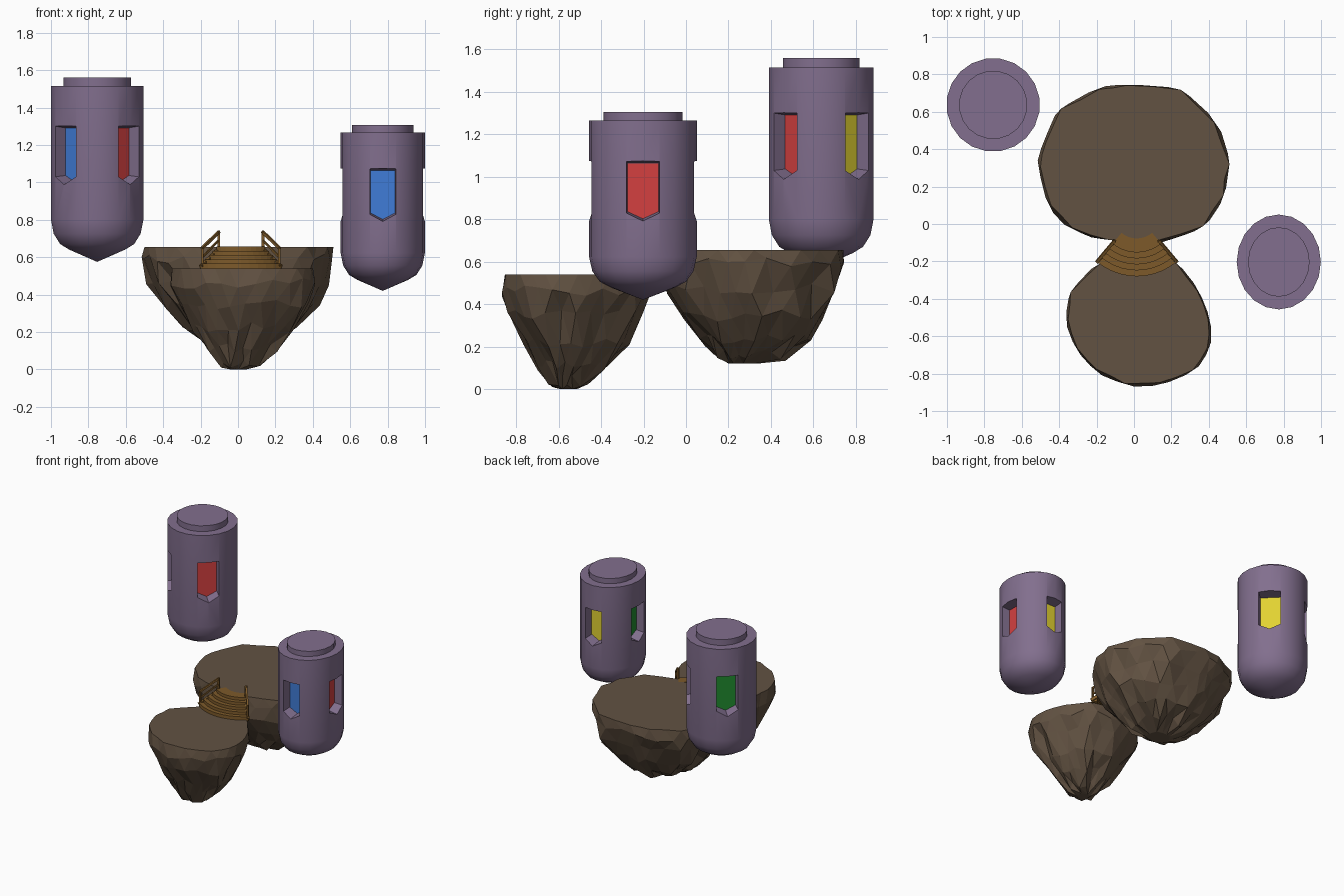
import bpy, bmesh, math, random
from mathutils import Vector, Matrix

if "Cube" in bpy.data.objects:
    bpy.data.objects.remove(bpy.data.objects["Cube"])

random.seed(7)


def material(name, r, g, b):
    lin = [((c / 255 + 0.055) / 1.055) ** 2.4 for c in (r, g, b)]
    m = bpy.data.materials.new(name)
    m.diffuse_color = (*lin, 1)
    m.use_nodes = True
    m.node_tree.nodes["Principled BSDF"].inputs["Base Color"].default_value = m.diffuse_color
    return m


ROCK = material("brown rock", 98, 82, 66)
WOOD = material("ochre wood", 125, 90, 42)
SHELL = material("dusty purple", 130, 111, 142)
BLUE = material("window blue", 64, 124, 215)
RED = material("window red", 212, 64, 64)
YELLOW = material("window yellow", 226, 210, 50)
GREEN = material("window green", 32, 140, 48)


def add_object(name, bm, mat):
    bmesh.ops.recalc_face_normals(bm, faces=bm.faces)
    me = bpy.data.meshes.new(name)
    bm.to_mesh(me)
    bm.free()
    me.materials.append(mat)
    ob = bpy.data.objects.new(name, me)
    bpy.context.collection.objects.link(ob)
    return ob


def loft(name, rings, mat):
    """Skin equal-length rings of points and cap both ends."""
    bm = bmesh.new()
    vs = [[bm.verts.new(p) for p in ring] for ring in rings]
    n = len(vs[0])
    for a, b in zip(vs, vs[1:]):
        for j in range(n):
            k = (j + 1) % n
            bm.faces.new((a[j], a[k], b[k], b[j]))
    for end in (vs[0], vs[-1]):
        if (end[0].co - end[n // 2].co).length > 1e-4:
            bm.faces.new(end)
    bmesh.ops.remove_doubles(bm, verts=bm.verts, dist=1e-5)
    return add_object(name, bm, mat)


def beam(name, p, q, size, mat):
    p, q = Vector(p), Vector(q)
    d = (q - p).normalized()
    ref = Vector((0, 0, 1)) if abs(d.z) < 0.95 else Vector((1, 0, 0))
    u = d.cross(ref).normalized() * size / 2
    v = d.cross(u).normalized() * size / 2
    return loft(name, [[c + u + v, c - u + v, c - u - v, c + u - v] for c in (p, q)], mat)


# ---- floating rock islands: outline shrunk downward in jagged rings ----
def island(name, outline, centre, levels):
    m = len(outline)
    n = 2 * m

    def at(u):
        i = int(u * m) % m
        return Vector(outline[i]).lerp(Vector(outline[(i + 1) % m]), (u * m) % 1)

    c0 = Vector(centre)
    bm = bmesh.new()
    rings = []
    for i, (z, s, cx, cy) in enumerate(levels):
        ring = []
        for j in range(n):
            d = at(((j + 0.5 * (i % 2)) / n) % 1) - c0
            k = s * (1 + (random.uniform(-0.07, 0.06) if i > 1 else random.uniform(-0.015, 0.01)))
            dz = random.uniform(-0.028, 0.028) if 0 < i < len(levels) - 1 else 0
            ring.append(bm.verts.new((cx + d.x * k, cy + d.y * k, z + dz)))
        rings.append(ring)
    for i, (a, b) in enumerate(zip(rings, rings[1:])):
        for j in range(n):
            k = (j + 1) % n
            if i % 2 == 0:
                bm.faces.new((a[j], a[k], b[j]))
                bm.faces.new((a[k], b[k], b[j]))
            else:
                bm.faces.new((a[j], a[k], b[k]))
                bm.faces.new((a[j], b[k], b[j]))
    bm.faces.new(rings[0])
    bm.faces.new(rings[-1])
    low = [v for ring in rings[-3:] for v in ring]
    bmesh.ops.remove_doubles(bm, verts=low, dist=0.03)
    return add_object(name, bm, ROCK)


island("large_island",
       [(-.04, .755), (-.19, .73), (-.40, .625), (-.49, .44), (-.52, .305), (-.46, .09),
        (-.34, -.03), (-.14, -.1), (.14, -.095), (.38, -.02), (.485, .15), (.52, .32),
        (.445, .55), (.26, .73)],
       (0, .325),
       [(.655, .975, 0, .325), (.59, 1.0, 0, .325), (.475, .94, .01, .315), (.345, .79, .02, .315),
        (.23, .59, .02, .325), (.16, .40, .01, .30), (.12, .17, 0, .27)])

island("small_island",
       [(-.19, -.2), (-.35, -.36), (-.37, -.51), (-.315, -.67), (-.21, -.79), (-.05, -.865),
        (.14, -.865), (.325, -.79), (.41, -.67), (.415, -.51), (.35, -.35), (.235, -.2), (.02, -.155)],
       (.02, -.51),
       [(.54, .965, .02, -.51), (.46, 1.0, .02, -.51), (.35, .88, .015, -.52), (.225, .69, .02, -.515),
        (.115, .48, .015, -.53), (.035, .28, .01, -.55), (0, .12, 0, -.555)])


# ---- curved fan of wooden steps between the islands ----
def fan(r, a, z):
    return (.015 + r * math.sin(a), .05 - r * math.cos(a), z)


HALF = math.radians(40)
for i in range(5):
    r_out = .33 - .032 * i
    r_in = r_out - (.042 if i < 4 else .075)
    z = .566 + .0228 * i
    angles = [HALF * (k / 5 - 1) for k in range(11)]
    section = [(r_out, z), (r_out, z - .028), (r_in, z - .028), (r_in, z)]
    loft(f"step_{i + 1}", [[fan(r, a, h) for r, h in section] for a in angles], WOOD)

# railings, one on each side
for side, s in (("left", -HALF), ("right", HALF)):
    beam(f"{side}_lower_post", fan(.32, s, .53), fan(.32, s, .655), .014, WOOD)
    beam(f"{side}_upper_post", fan(.185, s, .61), fan(.185, s, .74), .014, WOOD)
    beam(f"{side}_handrail", fan(.325, s, .646), fan(.18, s, .737), .014, WOOD)
    beam(f"{side}_mid_rail", fan(.32, s, .60), fan(.185, s, .69), .010, WOOD)
    beam(f"{side}_stringer", fan(.33, s, .548), fan(.17, s, .645), .022, WOOD)


# ---- floating lantern pods with four recessed coloured windows ----
PROFILE = [(0, 0), (.15, .065), (.2, .095), (.235, .15), (.25, .225),
           (.25, .94), (.183, .94), (.183, .985)]
PENTAGON = [(-.077, .15), (.077, .15), (.077, -.12), (0, -.16), (-.077, -.12)]
SIDES = 20


def pod(name, place):
    rings = [[place @ Vector((r * math.cos(t), r * math.sin(t), z))
              for t in (2 * math.pi * j / SIDES for j in range(SIDES))] for r, z in PROFILE]
    body = loft(name + "_body", rings, SHELL)
    cutters = []
    for label, mat, ang in (("front", BLUE, -90), ("right", RED, 0), ("back", YELLOW, 90), ("left", GREEN, 180)):
        turn = place @ Matrix.Rotation(math.radians(ang), 4, 'Z')

        def outline(depth, k):
            return [turn @ Vector((depth, w * k, .575 + h * k)) for w, h in PENTAGON]

        cutters.append(loft("window_cutter", [outline(.165, .94), outline(.3, 1.056)], SHELL))
        loft(f"{name}_{label}_window", [outline(.162, .935), outline(.168, .935)], mat)
    for c in cutters:
        c.hide_render = True
        mod = body.modifiers.new("recess", 'BOOLEAN')
        mod.object, mod.operation, mod.solver = c, 'DIFFERENCE', 'EXACT'
    # bake the recesses, then shade smooth with sharp edges kept
    bpy.context.view_layer.update()
    me = bpy.data.meshes.new_from_object(body.evaluated_get(bpy.context.evaluated_depsgraph_get()))
    body.modifiers.clear()
    body.data = me
    for c in cutters:
        bpy.data.objects.remove(c)
    me.shade_smooth()
    me.set_sharp_from_angle(angle=math.radians(30))


pod("left_pod", Matrix.Translation((-.753, .637, .575)) @ Matrix.Rotation(math.radians(-45), 4, 'Z'))
pod("right_pod", Matrix.Translation((.774, -.203, .42)) @ Matrix.Diagonal((.9, 1.015, .9, 1)))
